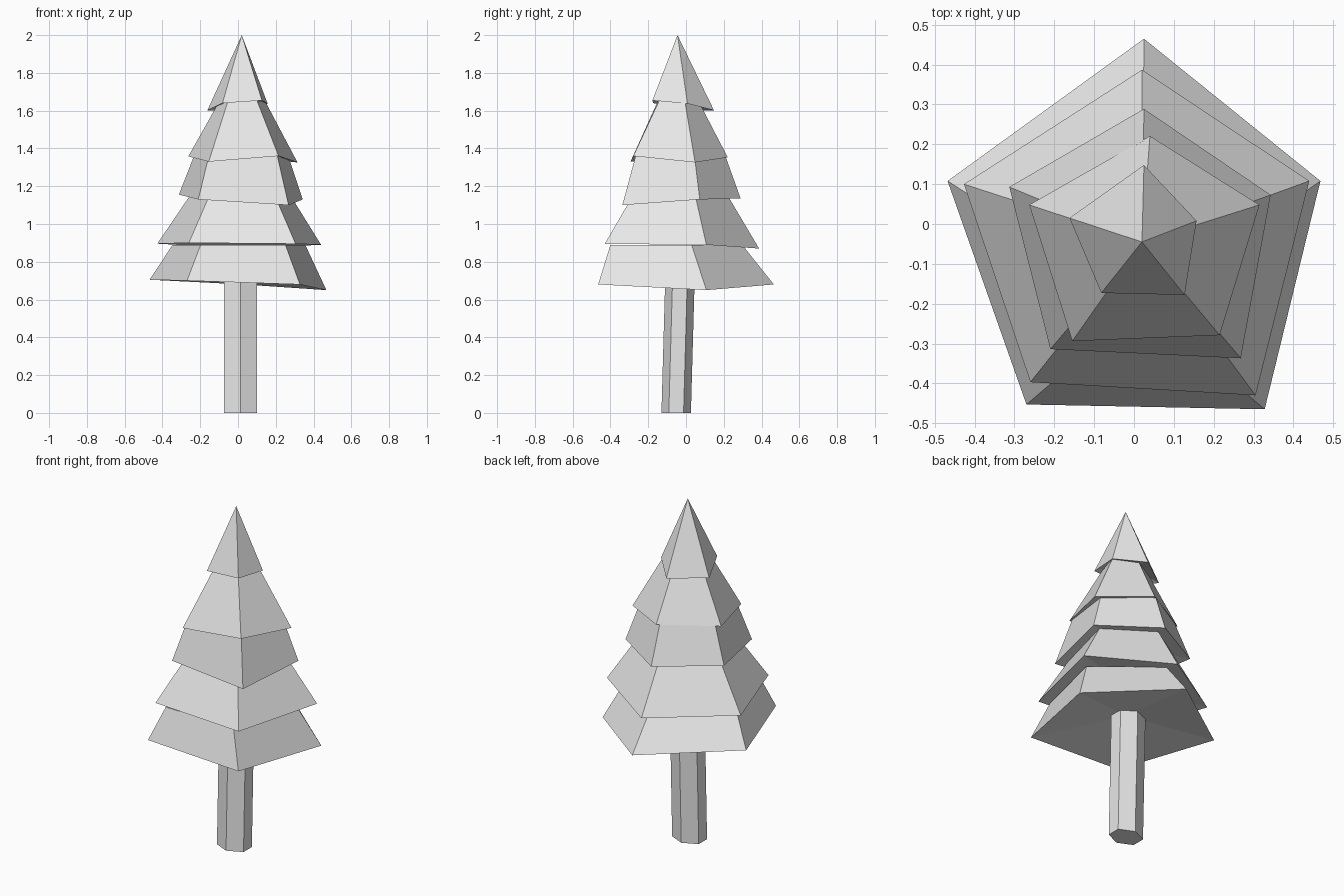
import bpy
import bmesh
import math
from mathutils import Vector

default_cube = bpy.data.objects.get("Cube")
if default_cube:
    bpy.data.objects.remove(default_cube, do_unlink=True)

# One flat colour for the whole tree
pale_grey = bpy.data.materials.new("pale_grey")
pale_grey.use_nodes = True
colour = (0.8, 0.8, 0.8, 1.0)
pale_grey.diffuse_color = colour
shader = next(n for n in pale_grey.node_tree.nodes if n.type == "BSDF_PRINCIPLED")
shader.inputs["Base Color"].default_value = colour


def finish(bm, name):
    """Turn a bmesh into a named, flat-shaded object."""
    bmesh.ops.recalc_face_normals(bm, faces=bm.faces)
    mesh = bpy.data.meshes.new(name)
    bm.to_mesh(mesh)
    bm.free()
    mesh.materials.append(pale_grey)
    obj = bpy.data.objects.new(name, mesh)
    bpy.context.collection.objects.link(obj)
    return obj


def fan(bm, ring, tip):
    """Join a ring of vertices to a single tip vertex."""
    for a, b in zip(ring, ring[1:] + ring[:1]):
        bm.faces.new((a, b, tip))


def bridge(bm, lower, upper):
    """Join two rings with quads."""
    n = len(lower)
    for i in range(n):
        j = (i + 1) % n
        bm.faces.new((lower[i], lower[j], upper[j], upper[i]))


def foliage_tier(name, corners, top_scale, top_z, shift=0.0, hollow=0.05):
    """Uneven five-sided skirt with a slightly hollow underside."""
    bm = bmesh.new()
    rim = [bm.verts.new(c) for c in corners]
    mean_z = sum(c[2] for c in corners) / len(corners)
    fan(bm, rim, bm.verts.new((AXIS.x, AXIS.y, mean_z + hollow)))
    if top_scale == 0:
        fan(bm, rim, bm.verts.new((AXIS.x, AXIS.y, top_z)))
    else:
        top = []
        for c in corners:
            p = AXIS + (Vector(c) - AXIS) * top_scale
            top.append(bm.verts.new((p.x, p.y + shift, top_z)))
        bridge(bm, rim, top)
        bm.faces.new(top)
    return finish(bm, name)


AXIS = Vector((0.02, -0.045, 0))

# Foliage: rim corners run back, left, front left, front right, right
foliage_tier("foliage_bottom", [
    (0.025, 0.465, 0.68), (0.468, 0.108, 0.65), (0.328, -0.465, 0.68),
    (-0.27, -0.453, 0.70), (-0.468, 0.108, 0.705)], 0.75, 0.89, shift=-0.04, hollow=0.06)
foliage_tier("foliage_lower", [
    (0.02, 0.387, 0.87), (0.44, 0.108, 0.89), (0.305, -0.43, 0.895),
    (-0.26, -0.397, 0.90), (-0.427, 0.10, 0.896)], 0.63, 1.14)
foliage_tier("foliage_middle", [
    (0.025, 0.289, 1.135), (0.343, 0.073, 1.13), (0.268, -0.337, 1.10),
    (-0.21, -0.314, 1.13), (-0.313, 0.093, 1.156)], 0.76, 1.36)
foliage_tier("foliage_upper", [
    (0.04, 0.221, 1.353), (0.315, 0.048, 1.326), (0.215, -0.279, 1.36),
    (-0.155, -0.294, 1.33), (-0.263, 0.048, 1.358)], 0.42, 1.65)
foliage_tier("foliage_top", [
    (0.025, 0.148, 1.602), (0.157, 0.008, 1.637), (0.127, -0.178, 1.654),
    (-0.082, -0.173, 1.64), (-0.162, 0.015, 1.602)], 0, 2.0)

# Trunk: flattened six-sided post leaning slightly backwards
trunk = bmesh.new()
rings = []
for y, z in ((-0.052, 0), (-0.03, 0.78)):
    ring = []
    for k in range(6):
        a = math.radians(90 + 60 * k)
        ring.append(trunk.verts.new((0.013 + 0.1 * math.cos(a), y + 0.078 * math.sin(a), z)))
    rings.append(ring)
    trunk.faces.new(ring)
bridge(trunk, *rings)
finish(trunk, "trunk")
